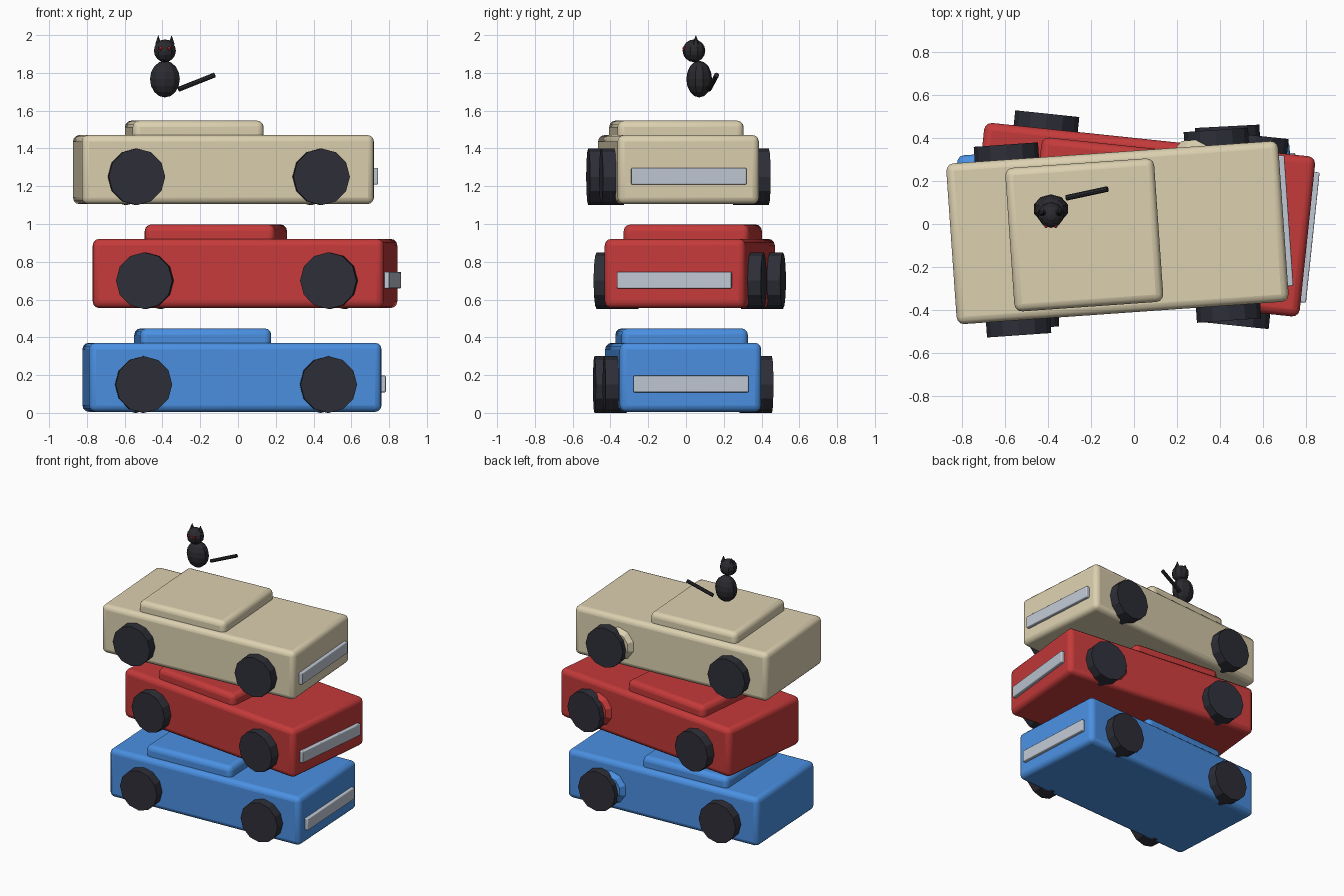
import bpy, bmesh
from math import radians, pi
from mathutils import Vector, Matrix

cube = bpy.data.objects.get("Cube")
if cube:
    bpy.data.objects.remove(cube, do_unlink=True)


def material(name, r, g, b):
    """Make a flat material from 0-255 display values."""
    lin = [((c / 255 + 0.055) / 1.055) ** 2.4 for c in (r, g, b)]
    m = bpy.data.materials.new(name)
    m.use_nodes = True
    m.diffuse_color = (*lin, 1)
    m.node_tree.nodes["Principled BSDF"].inputs["Base Color"].default_value = (*lin, 1)
    return m


BLUE = material("blue paint", 74, 144, 226)
RED = material("red paint", 197, 58, 58)
TAN = material("tan paint", 220, 208, 176)
TYRE = material("tyre black", 46, 47, 56)
METAL = material("pale metal", 192, 200, 212)
FUR = material("black fur", 42, 42, 47)
EYE = material("red eye", 205, 35, 35)


def finish(bm, name, mat, parent=None, bevel=0, segments=3):
    mesh = bpy.data.meshes.new(name)
    bm.to_mesh(mesh)
    bm.free()
    mesh.materials.append(mat)
    ob = bpy.data.objects.new(name, mesh)
    bpy.context.collection.objects.link(ob)
    ob.parent = parent
    if bevel:
        mod = ob.modifiers.new("rounded edges", "BEVEL")
        mod.width, mod.segments = bevel, segments
        mod.limit_method = "ANGLE"
        mod.angle_limit = radians(40)
    return ob


def box(name, center, size, mat, parent, bevel):
    bm = bmesh.new()
    bmesh.ops.create_cube(bm, size=1, matrix=Matrix.Translation(center) @ Matrix.Diagonal((*size, 1)))
    ob = finish(bm, name, mat, parent, bevel)
    bpy.ops.object.select_all(action="DESELECT")
    ob.select_set(True)
    bpy.context.view_layer.objects.active = ob
    bpy.ops.object.shade_smooth_by_angle(angle=radians(35))
    return ob


def rod(name, start, end, r1, r2, sides, mat, parent=None, bevel=0):
    """Cylinder or cone between two points."""
    a, b = Vector(start), Vector(end)
    turn = (b - a).to_track_quat("Z", "Y").to_matrix().to_4x4()
    bm = bmesh.new()
    bmesh.ops.create_cone(bm, cap_ends=True, segments=sides, radius1=r1, radius2=r2,
                          depth=(b - a).length, matrix=Matrix.Translation((a + b) / 2) @ turn)
    return finish(bm, name, mat, parent, bevel, 1)


def ball(name, center, radii, sides, rings, mat):
    bm = bmesh.new()
    bmesh.ops.create_uvsphere(bm, u_segments=sides, v_segments=rings, radius=1,
                              matrix=Matrix.Translation(center) @ Matrix.Diagonal((*radii, 1)))
    return finish(bm, name, mat)


def car(label, x, y, z, angle, paint):
    root = bpy.data.objects.new(label + "_car", None)
    bpy.context.collection.objects.link(root)
    root.location = (x, y, z)
    root.rotation_euler.z = radians(angle)

    box(label + "_body", (0, 0, 0.188), (1.55, 0.75, 0.366), paint, root, 0.035)
    box(label + "_cabin", (-0.155, 0, 0.375), (0.695, 0.67, 0.145), paint, root, 0.035)
    box(label + "_bumper", (0.78, 0, 0.153), (0.04, 0.61, 0.088), METAL, root, 0.006)
    for end, sx in (("front", 1), ("rear", -1)):
        for side, sy in (("right", -1), ("left", 1)):
            rod(f"{label}_{end}_{side}_wheel", (sx * 0.49, sy * 0.325, 0.15),
                (sx * 0.49, sy * 0.445, 0.15), 0.15, 0.15, 12, TYRE, root)
    # round painted boss tucked behind one wheel
    rod(label + "_side_boss", (0.415, 0.33, 0.175), (0.415, 0.405, 0.175),
        0.122, 0.122, 10, paint, root, 0.03)


# Three stacked cars
car("blue", -0.032, -0.015, 0, 3, BLUE)
car("red", 0.037, 0.02, 0.55, -6, RED)
car("tan", -0.077, -0.04, 1.1, 4, TAN)

# Cat above the stack
CX = -0.387
ball("cat_body", (CX, 0.07, 1.767), (0.083, 0.068, 0.097), 10, 8, FUR)
ball("cat_head", (CX, 0.042, 1.917), (0.061, 0.06, 0.06), 10, 8, FUR)
for side, s in (("right", -1), ("left", 1)):
    rod(f"cat_{side}_ear", (CX + s * 0.035, 0.052, 1.95), (CX + s * 0.035, 0.052, 2.0),
        0.02, 0, 6, FUR)
    ball(f"cat_{side}_eye", (CX + s * 0.022, -0.01, 1.928), (0.009, 0.009, 0.009), 8, 6, EYE)
rod("cat_tail", (-0.315, 0.122, 1.713), (-0.123, 0.163, 1.789), 0.013, 0.013, 8, FUR)
